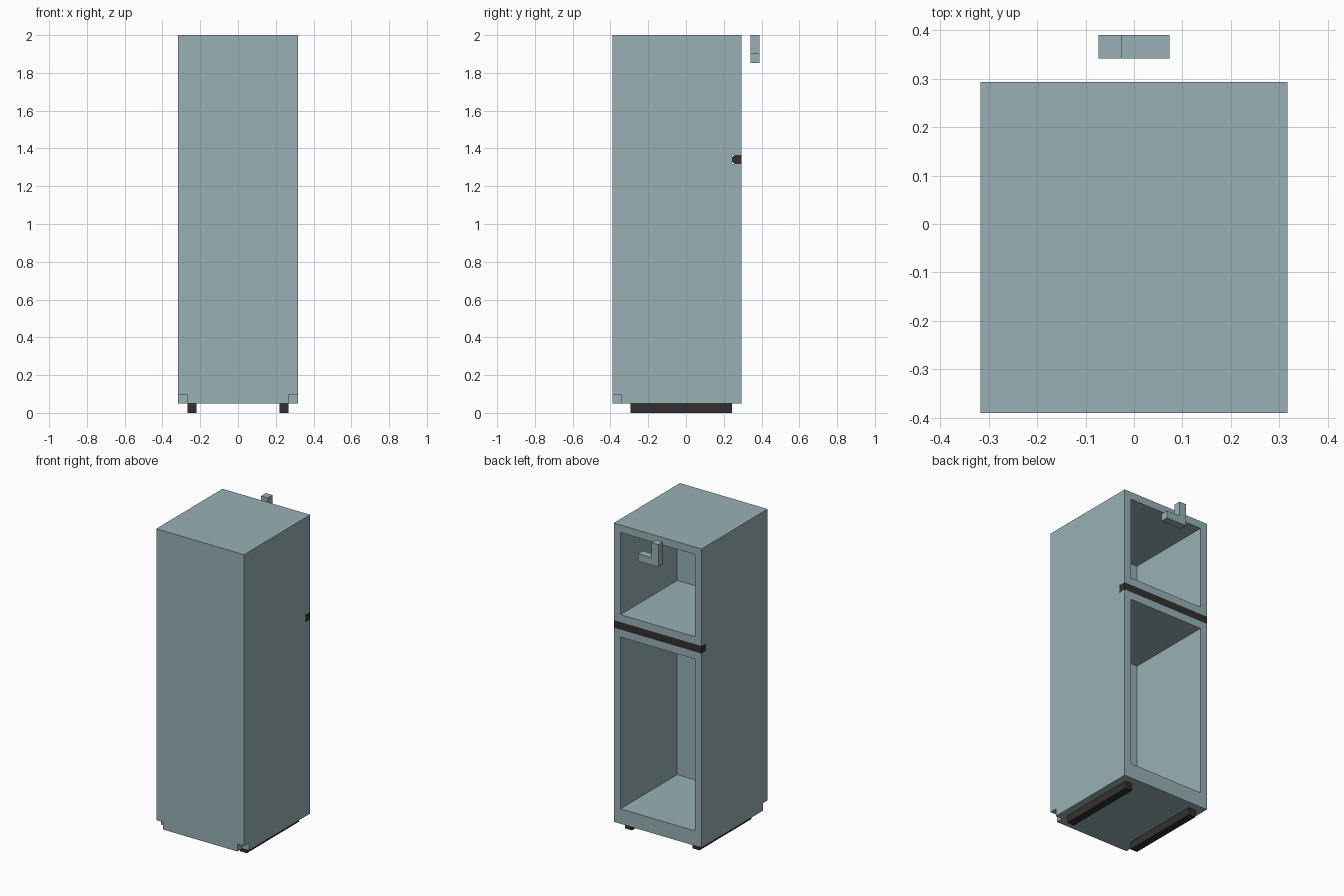
import bpy
import bmesh

if "Cube" in bpy.data.objects:
    bpy.data.objects.remove(bpy.data.objects["Cube"], do_unlink=True)

U = 2 / 41  # grid unit of the blocky design


def make_material(name, rgb):
    mat = bpy.data.materials.new(name)
    mat.use_nodes = True
    mat.diffuse_color = (*rgb, 1)
    bsdf = next(n for n in mat.node_tree.nodes if n.type == "BSDF_PRINCIPLED")
    bsdf.inputs["Base Color"].default_value = (*rgb, 1)
    return mat


grey = make_material("blue_grey", (0.314, 0.434, 0.456))
dark = make_material("charcoal", (0.034, 0.030, 0.029))


def prism(name, outline, axis, start, end, mat):
    """Extrude a 2D outline along x or y; all sizes in grid units."""
    def point(a, b, d):
        return [c * U for c in ((d, a, b) if axis == "x" else (a, d, b))]
    bm = bmesh.new()
    face = bm.faces.new([bm.verts.new(point(a, b, start)) for a, b in outline])
    geom = bmesh.ops.extrude_face_region(bm, geom=[face])["geom"]
    shift = [e - s for e, s in zip(point(0, 0, end), point(0, 0, start))]
    bmesh.ops.translate(bm, vec=shift,
                        verts=[v for v in geom if isinstance(v, bmesh.types.BMVert)])
    bmesh.ops.recalc_face_normals(bm, faces=bm.faces)
    mesh = bpy.data.meshes.new(name)
    bm.to_mesh(mesh)
    bm.free()
    mesh.materials.append(mat)
    obj = bpy.data.objects.new(name, mesh)
    bpy.context.collection.objects.link(obj)
    return obj


def box(name, x, y, z, mat):
    outline = [(x[0], z[0]), (x[1], z[0]), (x[1], z[1]), (x[0], z[1])]
    return prism(name, outline, "y", y[0], y[1], mat)


def carve(target, x, y, z):
    """Cut a box out of the target, then discard the cutter."""
    cutter = box("cutter", x, y, z, grey)
    cutter.hide_render = True
    mod = target.modifiers.new("carve", "BOOLEAN")
    mod.operation = "DIFFERENCE"
    mod.solver = "EXACT"
    mod.object = cutter
    bpy.context.view_layer.objects.active = target
    bpy.ops.object.modifier_apply(modifier=mod.name)
    bpy.data.objects.remove(cutter, do_unlink=True)


# Cabinet with two compartments open at the rear
cabinet = box("cabinet", (-6.5, 6.5), (-8, 6), (1, 41), grey)
carve(cabinet, (-5.5, 5.5), (-6, 7), (3, 26))
carve(cabinet, (-5.5, 5.5), (-6, 7), (29, 40))

# Groove between the compartments
carve(cabinet, (-7, 7), (5, 7), (27, 28))

# Notched lower front corners
for side in (-1, 1):
    carve(cabinet, sorted((side * 5.5, side * 7)), (-9, -7), (0, 2))

# Dark strip seated in the groove
strip = [(6, 27), (6, 28), (5.3, 28), (5, 27.75), (5, 27.25), (5.3, 27)]
prism("divider_strip", strip, "x", -6.5, 6.5, dark)

# Floor runners
for side, name in ((-1, "right_runner"), (1, "left_runner")):
    box(name, sorted((side * 4.5, side * 5.5)), (-6, 5), (0, 1), dark)

# Separate L-shaped bracket behind the cabinet
bracket = [(-1.5, 38), (1.5, 38), (1.5, 39), (-0.5, 39), (-0.5, 41), (-1.5, 41)]
prism("rear_bracket", bracket, "y", 7, 8, grey)
